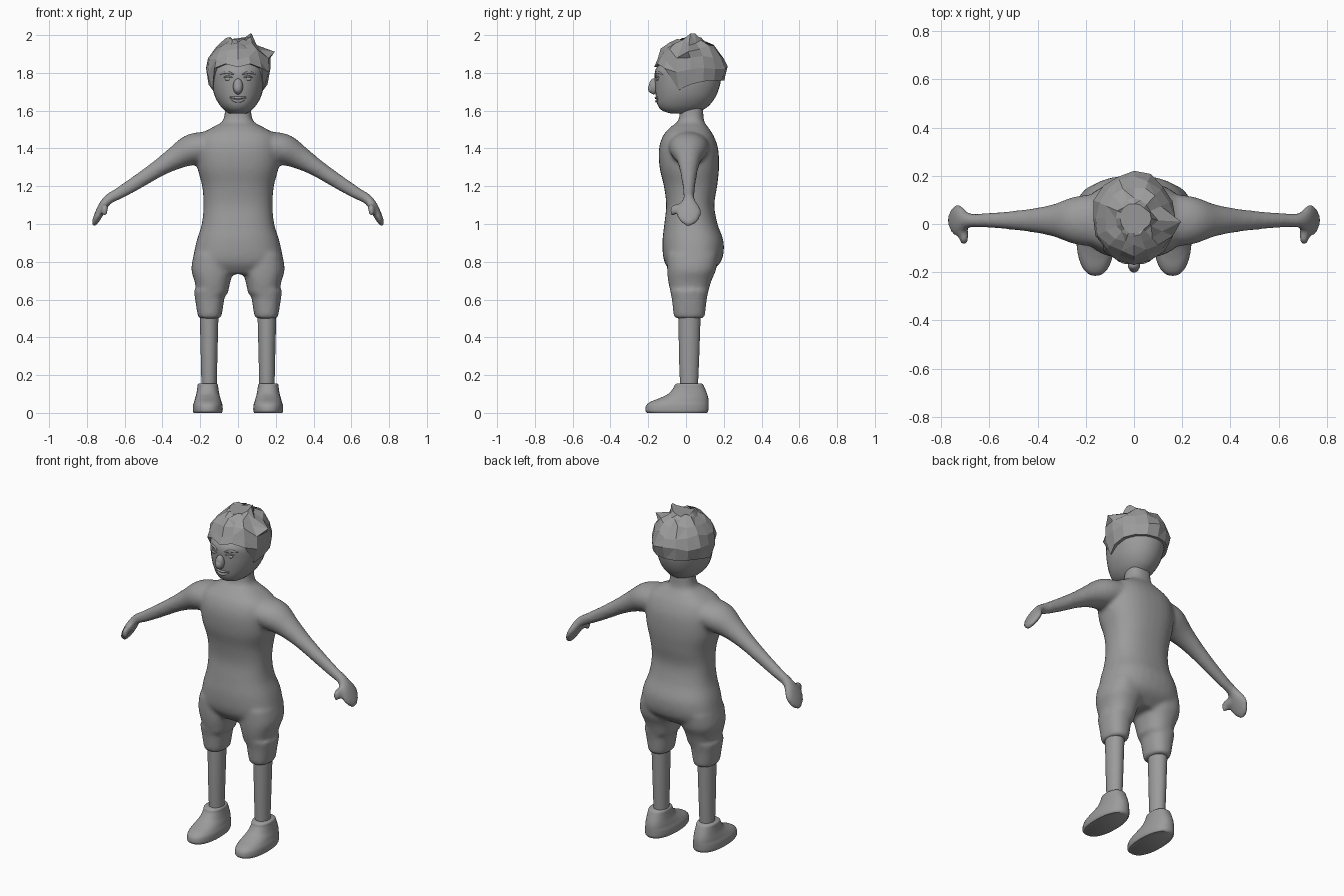
import bpy, bmesh, math, random
from mathutils import Vector

cube = bpy.data.objects.get("Cube")
if cube:
    bpy.data.objects.remove(cube)

grey = bpy.data.materials.new("plain grey")
grey.use_nodes = True
tone = (0.33, 0.33, 0.33, 1)
grey.diffuse_color = tone
grey.node_tree.nodes["Principled BSDF"].inputs["Base Color"].default_value = tone


def spline(keys, steps=5):
    """Smooth curve through rows of values."""
    rows = []
    for i in range(len(keys) - 1):
        a, b, c, d = (keys[max(i - 1, 0)], keys[i], keys[i + 1],
                      keys[min(i + 2, len(keys) - 1)])
        for s in range(steps):
            t = s / steps
            rows.append([q + t / 2 * (r - p + t * (2 * p - 5 * q + 4 * r - w + t * (3 * (q - r) + w - p)))
                         for p, q, r, w in zip(a, b, c, d)])
    return rows + [list(keys[-1])]


def ring(centre, u, v, power=2, count=32):
    points = []
    for i in range(count):
        a = math.tau * i / count
        c, s = math.cos(a), math.sin(a)
        points.append(centre + u * math.copysign(abs(c) ** (2 / power), c)
                      + v * math.copysign(abs(s) ** (2 / power), s))
    return points


def skin(bm, rings):
    """Join rings of points into a closed tube."""
    loops = [[bm.verts.new(p) for p in r] for r in rings]
    for a, b in zip(loops, loops[1:]):
        for i in range(len(a)):
            j = (i + 1) % len(a)
            bm.faces.new((a[i], a[j], b[j], b[i]))
    bm.faces.new(loops[0])
    bm.faces.new(loops[-1])
    return loops


def stack(bm, keys, x=0, power=2):
    """Upright tube; each key is height, half width, front y, back y."""
    skin(bm, [ring(Vector((x, (f + b) / 2, z)), Vector((w, 0, 0)),
                   Vector((0, (b - f) / 2, 0)), power) for z, w, f, b in spline(keys)])


def finish(name, bm, smooth=True):
    bmesh.ops.recalc_face_normals(bm, faces=bm.faces)
    mesh = bpy.data.meshes.new(name)
    bm.to_mesh(mesh)
    bm.free()
    mesh.materials.append(grey)
    obj = bpy.data.objects.new(name, mesh)
    bpy.context.collection.objects.link(obj)
    if smooth:
        bpy.ops.object.select_all(action='DESELECT')
        obj.select_set(True)
        bpy.context.view_layer.objects.active = obj
        bpy.ops.object.shade_smooth_by_angle(angle=math.radians(50))
    return obj


def add_ball(bm, loc, size):
    new = bmesh.ops.create_uvsphere(bm, u_segments=20, v_segments=12, radius=1)["verts"]
    for v in new:
        v.co = Vector([c * s + o for c, s, o in zip(v.co, size, loc)])


# Body: torso, shorts, arms and hands fused into one soft skin
body = bmesh.new()
stack(body, [(.735, .19, -.07, .11), (.8, .235, -.115, .185), (.9, .222, -.125, .2),
             (1, .192, -.115, .167), (1.1, .183, -.105, .15), (1.2, .19, -.117, .165),
             (1.3, .215, -.14, .175), (1.4, .22, -.143, .17), (1.47, .2, -.12, .145),
             (1.515, .13, -.08, .115), (1.55, .078, -.04, .095), (1.64, .068, -.03, .09)], power=2.4)
arm = [(.14, 1.415, .075, .11), (.24, 1.395, .083, .1), (.33, 1.35, .062, .068),
       (.42, 1.295, .046, .05), (.52, 1.23, .039, .038), (.62, 1.168, .033, .03),
       (.68, 1.135, .028, .03), (.705, 1.11, .025, .045), (.722, 1.08, .025, .064),
       (.74, 1.045, .022, .066), (.757, 1.01, .017, .045), (.765, .99, .01, .015)]
for side in (1, -1):
    stack(body, [(.5, .052, -.055, .09), (.515, .063, -.065, .1), (.6, .077, -.075, .11),
                 (.65, .084, -.085, .12)], x=side * .15, power=2.3)
    stack(body, [(.63, .081, -.08, .115), (.7, .096, -.095, .135), (.76, .112, -.1, .16),
                 (.84, .1, -.1, .17)], x=side * .135, power=2.3)
    path = spline(arm, 4)
    rings = []
    for i, (x, z, thick, deep) in enumerate(path):
        a, b = path[max(i - 1, 0)], path[min(i + 1, len(path) - 1)]
        along = Vector((b[0] - a[0], 0, b[1] - a[1])).normalized()
        across = Vector((-along.z, 0, along.x)) * thick
        across.x *= side
        rings.append(ring(Vector((side * x, .015, z)), across, Vector((0, deep, 0))))
    skin(body, rings)
    # Thumbs
    add_ball(body, (side * .705, -.045, 1.085), (.02, .042, .022))
    add_ball(body, (side * .707, -.068, 1.07), (.018, .02, .03))
person = finish("body", body)
remesh = person.modifiers.new("fuse", 'REMESH')
remesh.mode = 'VOXEL'
remesh.voxel_size = .011
remesh.use_smooth_shade = True
soften = person.modifiers.new("soften", 'SMOOTH')
soften.factor = .5
soften.iterations = 9

# Lower legs and shoes
for side, label in ((1, "left"), (-1, "right")):
    bm = bmesh.new()
    stack(bm, [(.12, .04, -.03, .062), (.3, .044, -.037, .07), (.54, .05, -.04, .078)], x=side * .153)
    finish(label + "_lower_leg", bm)
    bm = bmesh.new()
    stack(bm, [(0, .074, -.205, .11), (.012, .079, -.215, .118), (.04, .078, -.21, .12),
               (.06, .072, -.185, .12), (.078, .067, -.14, .118), (.1, .061, -.095, .112),
               (.13, .056, -.068, .1), (.148, .054, -.06, .092), (.155, .048, -.05, .085)],
          x=side * .16, power=2.3)
    finish(label + "_shoe", bm)

# Head
head_keys = [(1.585, .045, -.08, .06), (1.6, .068, -.125, .085), (1.63, .097, -.15, .125),
             (1.68, .124, -.16, .16), (1.75, .14, -.165, .183), (1.82, .141, -.16, .185),
             (1.88, .12, -.1, .16), (1.93, .06, -.04, .09)]
bm = bmesh.new()
stack(bm, head_keys, power=2.1)
finish("head", bm)
head_rows = spline(head_keys, 12)


def face_y(x, z):
    _, w, f, b = min(head_rows, key=lambda r: abs(r[0] - z))
    return (f + b) / 2 - (b - f) / 2 * math.sqrt(max(0, 1 - (x / w) ** 2))


def ball(name, loc, size):
    bm = bmesh.new()
    add_ball(bm, loc, size)
    finish(name, bm)


def stroke(name, x0, x1, z, bow, radius):
    """Thin tapered bead that follows the face."""
    curve = bpy.data.curves.new(name, 'CURVE')
    curve.dimensions = '3D'
    curve.bevel_depth = radius
    curve.bevel_resolution = 2
    curve.use_fill_caps = True
    line = curve.splines.new('POLY')
    line.points.add(10)
    for i, p in enumerate(line.points):
        t = i / 10
        arch = 4 * t * (1 - t)
        x, h = x0 + (x1 - x0) * t, z + bow * arch
        p.co = (x, face_y(x, h), h, 1)
        p.radius = .3 + .7 * arch
    curve.materials.append(grey)
    bpy.context.collection.objects.link(bpy.data.objects.new(name, curve))


# Face features
ball("nose", (0, -.172, 1.728), (.026, .024, .042))
ball("nose_tip", (0, -.185, 1.718), (.02, .016, .025))
stroke("upper_lip", -.048, .048, 1.672, -.004, .007)
stroke("lower_lip", -.044, .044, 1.668, -.018, .008)
for side, label in ((1, "left"), (-1, "right")):
    ball(label + "_eye", (side * .052, face_y(.052, 1.768) + .003, 1.768), (.018, .008, .01))
    stroke(label + "_eyelid", side * .025, side * .08, 1.772, .01, .005)
    stroke(label + "_brow", side * .022, side * .095, 1.79, .012, .007)

# Hair: faceted cap, low at the sides and back, with a tuft on the left
random.seed(4)
rim = [1.83, 1.848, 1.825, 1.71, 1.738, 1.755, 1.76, 1.76, 1.76]
profile = [(1.7, .8), (1.76, .92), (1.82, 1), (1.87, .95), (1.91, .83), (1.95, .6),
           (1.98, .32), (2, .1)]


def girth(z):
    for (a, p), (b, q) in zip(profile, profile[1:]):
        if z <= b:
            return p + (q - p) * (z - a) / (b - a)
    return .1


rings = []
for level in range(7):
    f = max(level - 1, 0) / 5
    row = []
    for i in range(16):
        a = math.tau * i / 16
        low = rim[min(i, 16 - i)]
        z = low + (1.98 - low) * math.sin(f * math.pi / 2)
        r = girth(z)
        if level == 0:
            r *= .85
        elif level > 1:
            z += random.uniform(-.012, .012)
            r *= random.uniform(.95, 1.04)
        row.append(Vector((.178 * r * math.sin(a), .023 - .195 * r * math.cos(a), z)))
    rings.append(row)
bm = bmesh.new()
loops = skin(bm, rings)
loops[4][4].co = (.195, .01, 1.912)
loops[3][4].co.x = .172
loops[5][4].co = (.1, .015, 1.945)
for i in (3, 4, 5):
    loops[6][i].co += Vector((.015, 0, .018))
bmesh.ops.triangulate(bm, faces=[f for f in bm.faces if len(f.verts) == 4][::3])
finish("hair", bm, smooth=False)
